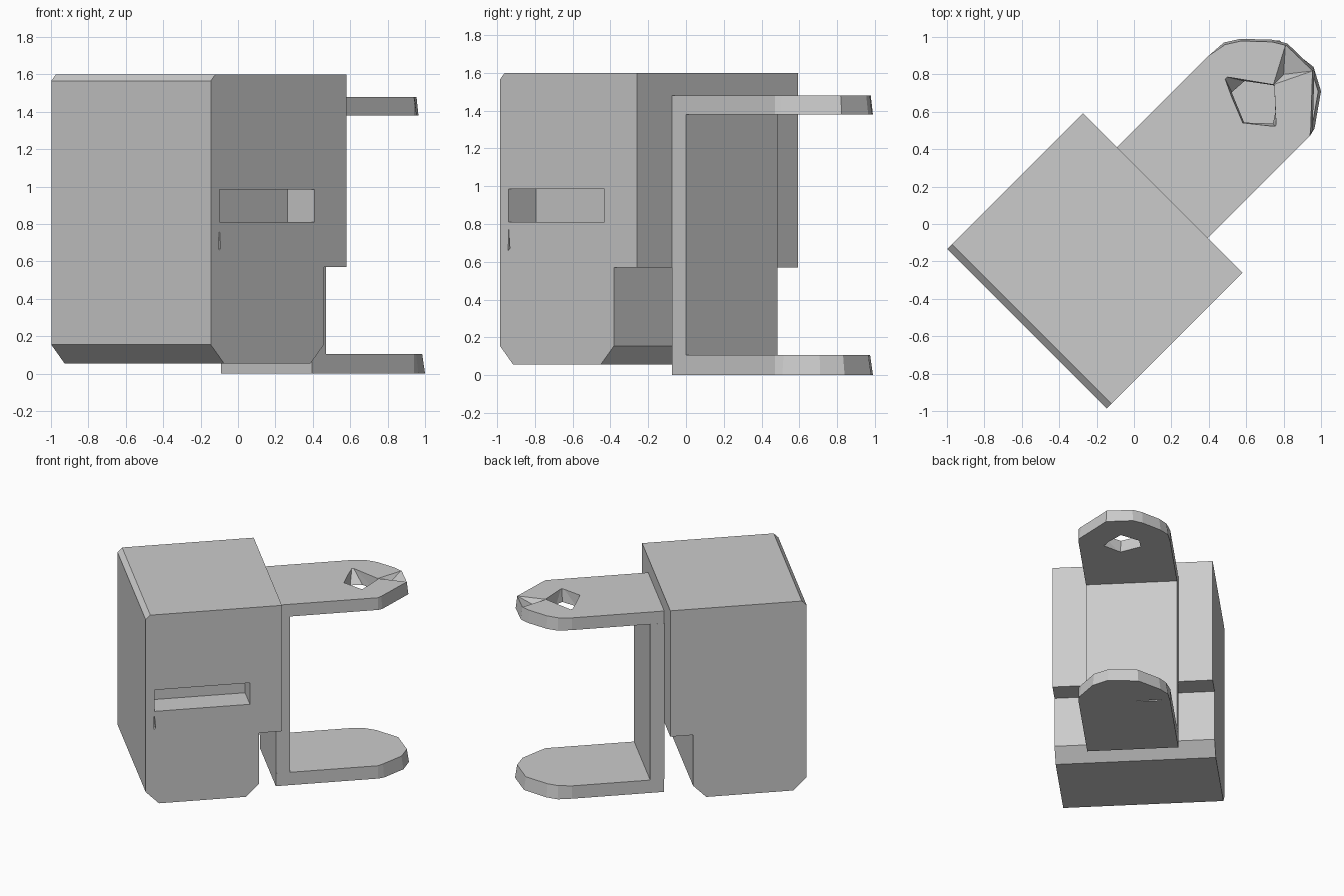
import bpy, bmesh, math
from mathutils import Vector, Matrix

cube = bpy.data.objects.get("Cube")
if cube:
    bpy.data.objects.remove(cube)

grey = bpy.data.materials.new("plain_grey")
grey.use_nodes = True
grey.diffuse_color = (0.6, 0.6, 0.6, 1)
grey.node_tree.nodes["Principled BSDF"].inputs["Base Color"].default_value = (0.6, 0.6, 0.6, 1)

TURN = Matrix.Rotation(math.radians(45), 4, 'Z')


def finish(name, bm):
    bmesh.ops.recalc_face_normals(bm, faces=bm.faces)
    mesh = bpy.data.meshes.new(name)
    bm.to_mesh(mesh)
    bm.free()
    mesh.materials.append(grey)
    obj = bpy.data.objects.new(name, mesh)
    bpy.context.collection.objects.link(obj)
    return obj


def loft(name, ring_a, ring_b, turn=False):
    """Closed solid between two matching rings of points."""
    bm = bmesh.new()
    a = [bm.verts.new(p) for p in ring_a]
    b = [bm.verts.new(p) for p in ring_b]
    bm.faces.new(a)
    bm.faces.new(b)
    for i in range(len(a)):
        j = (i + 1) % len(a)
        bm.faces.new((a[i], a[j], b[j], b[i]))
    if turn:
        bm.transform(TURN)
    return finish(name, bm)


def hull(name, points, turn=False):
    bm = bmesh.new()
    for p in points:
        bm.verts.new(p)
    bmesh.ops.convex_hull(bm, input=bm.verts[:])
    if turn:
        bm.transform(TURN)
    return finish(name, bm)


def block(name, lo, hi):
    return hull(name, [(x, y, z) for x in (lo[0], hi[0])
                       for y in (lo[1], hi[1]) for z in (lo[2], hi[2])], True)


def carve(obj, *cutters):
    for cutter in cutters:
        mod = obj.modifiers.new("cut", 'BOOLEAN')
        mod.operation = 'DIFFERENCE'
        mod.solver = 'EXACT'
        mod.object = cutter
    graph = bpy.context.evaluated_depsgraph_get()
    mesh = bpy.data.meshes.new_from_object(obj.evaluated_get(graph))
    obj.modifiers.clear()
    obj.data = mesh
    for cutter in cutters:
        bpy.data.objects.remove(cutter)


# Main body: stepped, chamfered side profile swept across its width
RIGHT, LEFT = -0.594, 0.612
profile = [(-0.80, 0.155), (-0.70, 0.055), (-0.045, 0.055), (0.055, 0.155),
           (0.055, 0.57), (0.226, 0.57), (0.226, 1.60), (-0.765, 1.60), (-0.80, 1.565)]
body = loft("body", [(u, RIGHT, z) for u, z in profile],
            [(u, LEFT, z) for u, z in profile], True)

# Side slot and the fine nick below it
slot = block("slot_cutter", (-0.735, RIGHT - 0.1, 0.81), (-0.015, RIGHT + 0.205, 0.985))
nick = hull("nick_cutter", [(u, w, z) for w in (RIGHT - 0.05, RIGHT + 0.03)
                            for u, z in ((-0.735, 0.79), (-0.738, 0.66), (-0.725, 0.67))], True)
carve(body, slot, nick)

# Bracket wall between the arms
block("bracket_wall", (0.226, -0.332, 0.105), (0.332, 0.354, 1.38))


def arm(name, tip, low, high, shrink):
    """Flat arm whose rounded tip tapers slightly upward."""
    centre = Vector((0.66, 0.66))
    root = [Vector((0.395, -0.075)), Vector((-0.09, 0.41)), Vector((0.40, 0.90))]
    end = Vector((0.94, 0.47))
    tip = [Vector(p) for p in tip]
    small = [centre + (p - centre) * shrink for p in tip]
    return loft(name, [(*p, low) for p in root + tip + [end]],
                [(*p, high) for p in root + small + [end]])


# Upper arm with an irregular hole and a faceted dent at the tip
upper = arm("upper_arm", [(0.48, 0.97), (0.57, 0.99), (0.74, 0.985), (0.82, 0.965),
                          (0.965, 0.825), (0.955, 0.5)], 1.38, 1.48, 0.965)
hole = hull("hole_cutter",
            [(x, y, 1.36) for x, y in ((0.53, 0.69), (0.61, 0.76), (0.75, 0.74),
                                       (0.755, 0.61), (0.74, 0.54), (0.59, 0.545))]
            + [(x, y, 1.50) for x, y in ((0.48, 0.79), (0.75, 0.745), (0.76, 0.52),
                                         (0.58, 0.54), (0.52, 0.68))])
dent = hull("dent_cutter", [(0.81, 0.97, 1.485), (0.97, 0.82, 1.485),
                            (0.74, 0.74, 1.485), (0.80, 0.80, 1.43)])
carve(upper, hole, dent)

# Lower arm with a fine nick underneath
lower = arm("lower_arm", [(0.48, 0.97), (0.57, 0.99), (0.78, 0.98),
                          (0.96, 0.84), (1.0, 0.71), (0.965, 0.51)], 0.0, 0.105, 0.955)
sliver = hull("sliver_cutter", [(u, w, z) for z in (-0.02, 0.02)
                                for u, w in ((0.94, 0.08), (0.955, 0.29), (0.935, 0.29))], True)
carve(lower, sliver)
